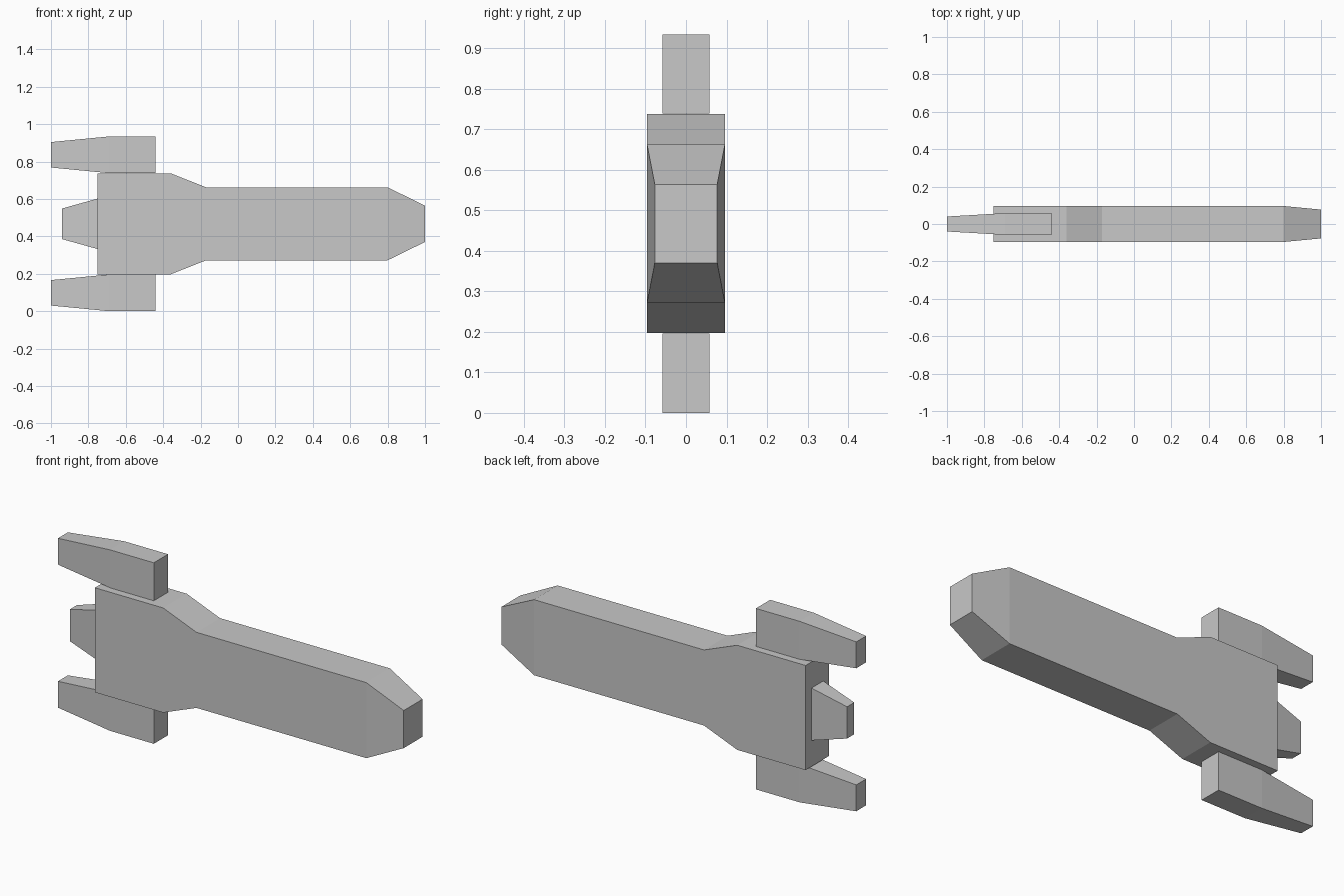
import bpy
import bmesh

# Remove the default cube
cube = bpy.data.objects.get("Cube")
if cube:
    bpy.data.objects.remove(cube, do_unlink=True)

# Single grey paint
grey = bpy.data.materials.new("hull_grey")
grey.use_nodes = True
GREY = (0.58, 0.58, 0.58, 1.0)
grey.diffuse_color = GREY
grey.node_tree.nodes["Principled BSDF"].inputs["Base Color"].default_value = GREY

MID_Z = 0.467   # height of the ship's long axis
POD_RISE = 0.369  # pod axis above or below the long axis


def loft(name, z, sections):
    """Box loft along x through sections of (x, half depth, half height)."""
    bm = bmesh.new()
    rings = []
    for x, hy, hz in sections:
        corners = ((-hy, -hz), (hy, -hz), (hy, hz), (-hy, hz))
        rings.append([bm.verts.new((x, y, dz)) for y, dz in corners])
    for a, b in zip(rings, rings[1:]):
        for i in range(4):
            j = (i + 1) % 4
            bm.faces.new((a[i], a[j], b[j], b[i]))
    bm.faces.new(rings[0])
    bm.faces.new(rings[-1])
    bmesh.ops.recalc_face_normals(bm, faces=bm.faces)
    mesh = bpy.data.meshes.new(name)
    bm.to_mesh(mesh)
    bm.free()
    mesh.materials.append(grey)
    obj = bpy.data.objects.new(name, mesh)
    obj.location.z = z
    bpy.context.collection.objects.link(obj)
    return obj


# Hull: broad stern, narrower body, tapered nose
loft("hull", MID_Z, [
    (-0.75, 0.096, 0.27),
    (-0.36, 0.096, 0.27),
    (-0.17, 0.096, 0.195),
    (0.80, 0.096, 0.195),
    (1.0, 0.077, 0.097),
])

# Tail engine, narrowing to the rear
loft("tail_engine", MID_Z, [(-0.94, 0.029, 0.082), (-0.75, 0.048, 0.135)])

# Engine pods above and below the stern
for name, side in (("upper_pod", 1), ("lower_pod", -1)):
    loft(name, MID_Z + side * POD_RISE, [
        (-1.0, 0.04, 0.068),
        (-0.69, 0.058, 0.098),
        (-0.44, 0.058, 0.098),
    ])
